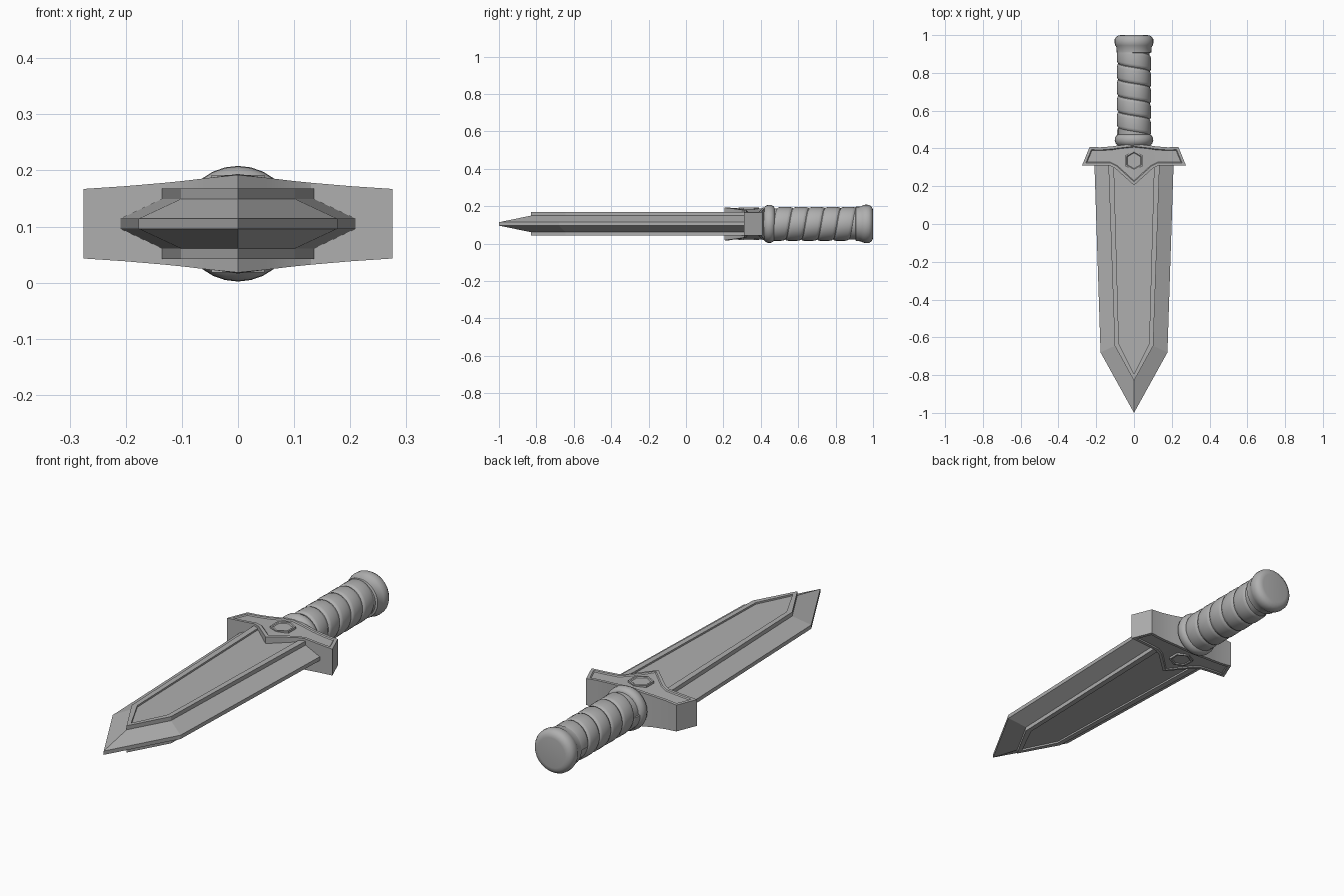
import bpy, bmesh, math

if "Cube" in bpy.data.objects:
    bpy.data.objects.remove(bpy.data.objects["Cube"])

ZC = 0.105  # height of the mid plane
steel = bpy.data.materials.new("mid_grey")
steel.diffuse_color = (0.43, 0.43, 0.43, 1)
steel.use_nodes = True
steel.node_tree.nodes["Principled BSDF"].inputs["Base Color"].default_value = steel.diffuse_color


def finish(name, bm, angle=30):
    bmesh.ops.recalc_face_normals(bm, faces=bm.faces[:])
    me = bpy.data.meshes.new(name)
    bm.to_mesh(me)
    bm.free()
    me.materials.append(steel)
    ob = bpy.data.objects.new(name, me)
    bpy.context.collection.objects.link(ob)
    bpy.ops.object.select_all(action='DESELECT')
    ob.select_set(True)
    bpy.context.view_layer.objects.active = ob
    bpy.ops.object.shade_smooth_by_angle(angle=math.radians(angle))
    return ob


def skin(bm, loops, closed=True):
    """Join successive vertex loops with quads."""
    for a, b in zip(loops, loops[1:]):
        n = len(a)
        for i in range(n if closed else n - 1):
            j = (i + 1) % n
            bm.faces.new((a[i], a[j], b[j], b[i]))


def recess(bm, faces, border, depth):
    """Flat border around a sunken panel."""
    bmesh.ops.inset_region(bm, faces=faces, thickness=border, use_even_offset=True)
    bmesh.ops.inset_region(bm, faces=faces, thickness=0.004, depth=-depth,
                           use_even_offset=True)


# Blade: stacked outlines (half width, shoulder width, shoulder y, tip y)
EDGE = (0.21, 0.177, -0.68, -1.0)
RIM_OUT = (0.136, 0.102, -0.645, -0.83)
RIM_IN = (0.107, 0.08, -0.635, -0.795)
half = [(RIM_IN, 0.055), (RIM_IN, 0.063), (RIM_OUT, 0.063), (RIM_OUT, 0.044), (EDGE, 0.009)]
levels = half + [(o, -h) for o, h in reversed(half)]
bm = bmesh.new()
loops = []
for (w, s, ys, tip), h in levels:
    pts = [(w, 0.33), (s, ys), (0, tip), (-s, ys), (-w, 0.33)]
    loops.append([bm.verts.new((x, y, ZC + h)) for x, y in pts])
skin(bm, loops)
# caps split along the centre line
for lp in (loops[0], loops[-1]):
    mid = bm.verts.new((0, 0.33, lp[0].co.z))
    bm.faces.new((mid, lp[0], lp[1], lp[2]))
    bm.faces.new((mid, lp[2], lp[3], lp[4]))
    bm.faces.new((mid, lp[4], lp[0]))
bmesh.ops.dissolve_degenerate(bm, dist=1e-6, edges=bm.edges[:])
finish("blade", bm, 10)

# Guard: columns of (front x, front y, back x, back y, half height)
cols = [(0, .205, 0, .425, .087), (.05, .25, .045, .42, .082), (.10, .295, .09, .415, .076),
        (.13, .31, .115, .411, .073), (.20, .31, .18, .406, .067), (.275, .31, .235, .408, .062)]
cols = [(-a, b, -c, d, h) for a, b, c, d, h in reversed(cols[1:])] + cols
bm = bmesh.new()
rings = []
for fx, fy, bx, by, h in cols:
    rings.append([bm.verts.new(p) for p in ((fx, fy, ZC - h), (bx, by, ZC - h),
                                            (bx, by, ZC + h), (fx, fy, ZC + h))])
skin(bm, rings)
bm.faces.new(rings[0])
bm.faces.new(rings[-1])
bmesh.ops.recalc_face_normals(bm, faces=bm.faces[:])
for sign in (1, -1):
    recess(bm, [f for f in bm.faces if f.normal.z * sign > 0.7], 0.014, 0.005)
finish("guard", bm, 25)

# Hexagonal boss passing through the guard
bm = bmesh.new()
hexes = [[bm.verts.new((0.055 * math.sin(k * math.pi / 3),
                        0.335 + 0.055 * math.cos(k * math.pi / 3), ZC + h))
          for k in range(6)] for h in (-0.087, 0.087)]
skin(bm, hexes)
caps = [bm.faces.new(lp) for lp in hexes]
bmesh.ops.recalc_face_normals(bm, faces=bm.faces[:])
for cap in caps:
    recess(bm, [cap], 0.008, 0.004)
finish("guard_boss", bm, 25)


def lathe(name, profile, seg=28):
    """Revolve (y, radius) points around the grip axis."""
    bm = bmesh.new()
    lps = [[bm.verts.new((r * math.cos(2 * math.pi * k / seg), y,
                          ZC + r * math.sin(2 * math.pi * k / seg)))
            for k in range(seg)] for y, r in profile]
    skin(bm, lps)
    bm.faces.new(lps[0])
    bm.faces.new(lps[-1])
    return finish(name, bm, 40)


# Grip core, collar and pommel
lathe("grip_core", [(0.41, 0.083), (0.96, 0.083)])
lathe("grip_collar", [(0.415, 0.085), (0.425, 0.096), (0.44, 0.102), (0.455, 0.101),
                      (0.467, 0.095), (0.473, 0.086)])
lathe("pommel", [(0.905, 0.085), (0.909, 0.092), (0.935, 0.093), (0.945, 0.099),
                 (0.96, 0.103), (0.978, 0.102), (0.99, 0.095), (0.998, 0.083), (1.0, 0.07)])

# Leather wrap: one continuous helical strip
PITCH, SEG, TURNS = 0.085, 28, 5
section = [(0.0, 0.081), (0.06, 0.088), (0.2, 0.091), (0.8, 0.090), (0.94, 0.087), (1.0, 0.081)]
bm = bmesh.new()
rows = []
for i in range(SEG * TURNS + 1):
    a = math.pi - 2 * math.pi * i / SEG
    y0 = 0.915 - PITCH - PITCH * i / SEG + 0.02
    rows.append([bm.verts.new((r * math.cos(a), y0 + t * PITCH, ZC + r * math.sin(a)))
                 for t, r in section])
skin(bm, rows, closed=False)
bm.faces.new(rows[0])
bm.faces.new(rows[-1])
finish("grip_wrap", bm, 40)
